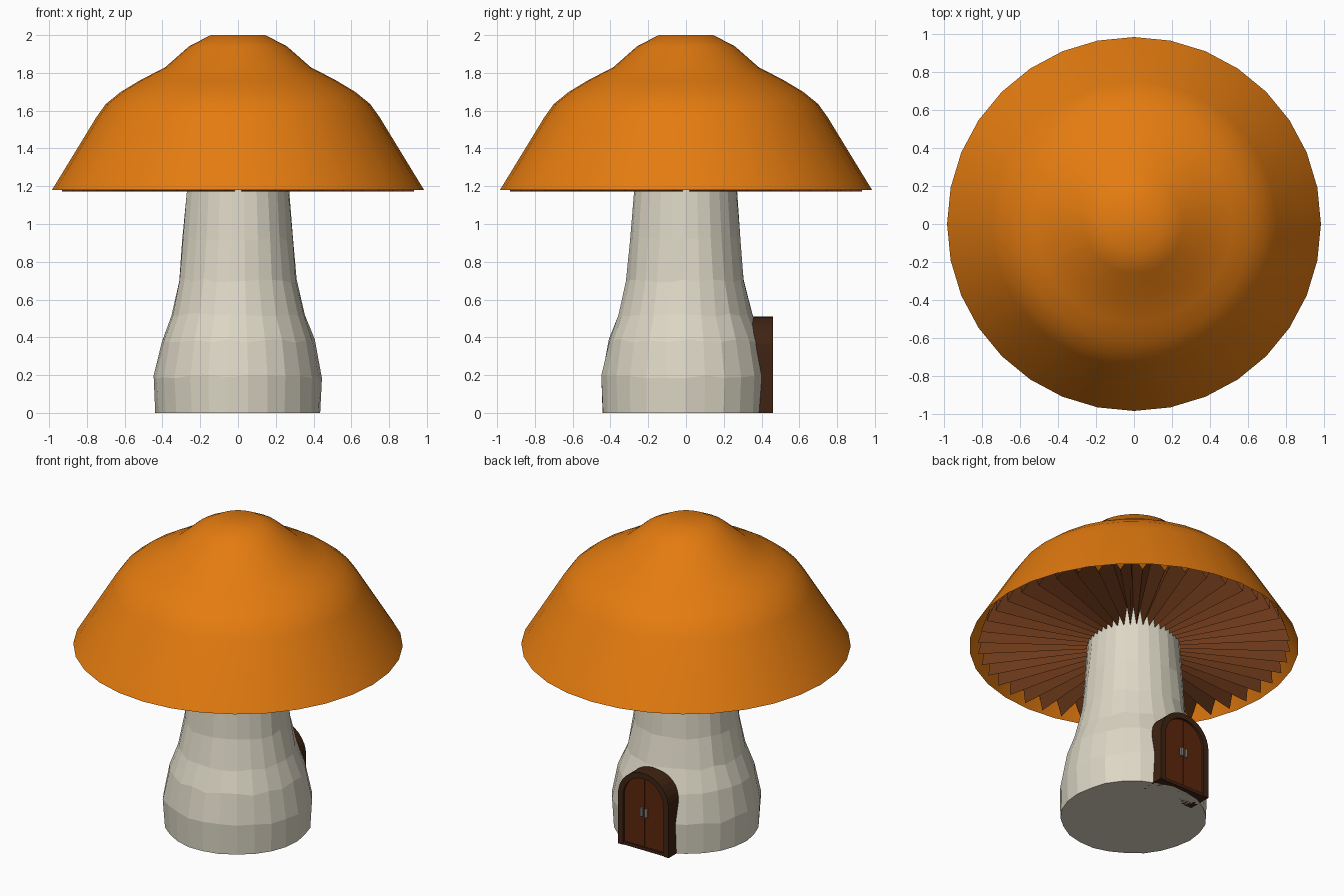
import bpy, bmesh, math, random
from math import sin, cos, pi

if "Cube" in bpy.data.objects:
    bpy.data.objects.remove(bpy.data.objects["Cube"])

random.seed(4)


def material(name, rgb):
    m = bpy.data.materials.new(name)
    m.diffuse_color = (*rgb, 1)
    m.use_nodes = True
    m.node_tree.nodes["Principled BSDF"].inputs["Base Color"].default_value = m.diffuse_color
    return m


ORANGE = material("cap orange", (0.78, 0.20, 0.005))
CREAM = material("stem cream", (0.72, 0.68, 0.56))
BROWN = material("gill brown", (0.16, 0.043, 0.011))
DARK = material("frame dark brown", (0.05, 0.017, 0.006))
RED = material("door red brown", (0.11, 0.02, 0.004))
GREY = material("handle grey", (0.25, 0.25, 0.24))


def make(name, verts, faces, mat, smooth=False, fix=True):
    mesh = bpy.data.meshes.new(name)
    mesh.from_pydata(verts, [], faces)
    if fix:
        bm = bmesh.new()
        bm.from_mesh(mesh)
        bmesh.ops.recalc_face_normals(bm, faces=bm.faces)
        bm.to_mesh(mesh)
        bm.free()
    mesh.materials.append(mat)
    for p in mesh.polygons:
        p.use_smooth = smooth
    ob = bpy.data.objects.new(name, mesh)
    bpy.context.collection.objects.link(ob)
    return ob


def lathe(name, profile, n, mat, smooth=False, jitter=0, y0=0, caps=(True, True)):
    """Revolve (radius, z) pairs, listed bottom to top, around z."""
    verts, faces = [], []
    for k, (r, z) in enumerate(profile):
        for i in range(n):
            a = 2 * pi * i / n
            rr = r + random.uniform(-jitter, jitter)
            dz = random.uniform(-jitter, jitter) * 2 if 0 < k < len(profile) - 1 else 0
            verts.append((rr * cos(a), rr * sin(a) + y0, z + dz))
    for k in range(len(profile) - 1):
        for i in range(n):
            j = (i + 1) % n
            faces.append((k * n + i, k * n + j, (k + 1) * n + j, (k + 1) * n + i))
    if caps[0]:
        faces.append(tuple(reversed(range(n))))
    if caps[1]:
        faces.append(tuple(range((len(profile) - 1) * n, len(profile) * n)))
    return make(name, verts, faces, mat, smooth, fix=False)


def prism(name, outline, ya, yb, mat):
    """Extrude an (x, z) outline along y."""
    n = len(outline)
    verts = [(x, ya, z) for x, z in outline] + [(x, yb, z) for x, z in outline]
    faces = [tuple(range(n)), tuple(range(n, 2 * n))]
    faces += [(i, (i + 1) % n, n + (i + 1) % n, n + i) for i in range(n)]
    return make(name, verts, faces, mat)


# Cap: open shell with a flat crown
lathe("cap", [(0.985, 1.18), (0.75, 1.565), (0.70, 1.635), (0.62, 1.70), (0.52, 1.76),
              (0.385, 1.83), (0.26, 1.94), (0.145, 2.0)], 32, ORANGE,
      smooth=True, caps=(False, True))

# Stem: slightly uneven bulging trunk
lathe("stem", [(0.435, 0), (0.445, 0.19), (0.408, 0.38), (0.355, 0.52), (0.315, 0.70),
               (0.295, 0.92), (0.275, 1.18), (0.27, 1.32)], 26, CREAM, jitter=0.005, y0=-0.005)

# Gills: pleated ring under the cap
RIDGES = 44
gv, gf = [], []
for i in range(2 * RIDGES):
    a = pi * i / RIDGES
    r, z = (0.935, 1.172) if i % 2 else (0.895, 1.295)
    gv += [(0.24 * cos(a), 0.24 * sin(a), z), (r * cos(a), r * sin(a), z)]
    j = (i + 1) % (2 * RIDGES)
    gf.append((2 * i, 2 * j, 2 * j + 1, 2 * i + 1))
make("gills", gv, gf, BROWN, fix=False)

# Door: arched frame, two leaves and handles on the back side
DX, SPRING = -0.01, 0.325


def arch(w, base, a0=0.0, a1=pi, n=16):
    """Arch curve of half-width w, from its right foot to its left foot."""
    pts = [(DX + w * cos(a0 + (a1 - a0) * i / n), SPRING + w * sin(a0 + (a1 - a0) * i / n))
           for i in range(n + 1)]
    return pts, base


outer, _ = arch(0.185, 0)
inner, _ = arch(0.148, 0)
outer = [(DX + 0.185, 0)] + outer + [(DX - 0.185, 0)]
inner = [(DX + 0.148, 0)] + inner + [(DX - 0.148, 0)]
prism("door_frame", outer + inner[::-1], 0.30, 0.46, DARK)
prism("door_backing", inner, 0.30, 0.434, DARK)
prism("door_sill", [(DX - 0.148, 0), (DX + 0.148, 0), (DX + 0.148, 0.02), (DX - 0.148, 0.02)],
      0.40, 0.455, DARK)

for side, s in (("left", -1), ("right", 1)):
    quarter = [(DX + s * 0.148 * cos(pi / 2 * i / 8), SPRING + 0.148 * sin(pi / 2 * i / 8))
               for i in range(8)]
    top = SPRING + 0.148
    leaf = [(DX + s * 0.003, 0.02), (DX + s * 0.148, 0.02)] + quarter + [(DX + s * 0.003, top)]
    prism("door_leaf_" + side, leaf, 0.43, 0.445, RED)
    xa, xb = DX + s * 0.009, DX + s * 0.025
    prism("handle_" + side, [(xa, 0.22), (xb, 0.22), (xb, 0.275), (xa, 0.275)], 0.44, 0.458, GREY)
